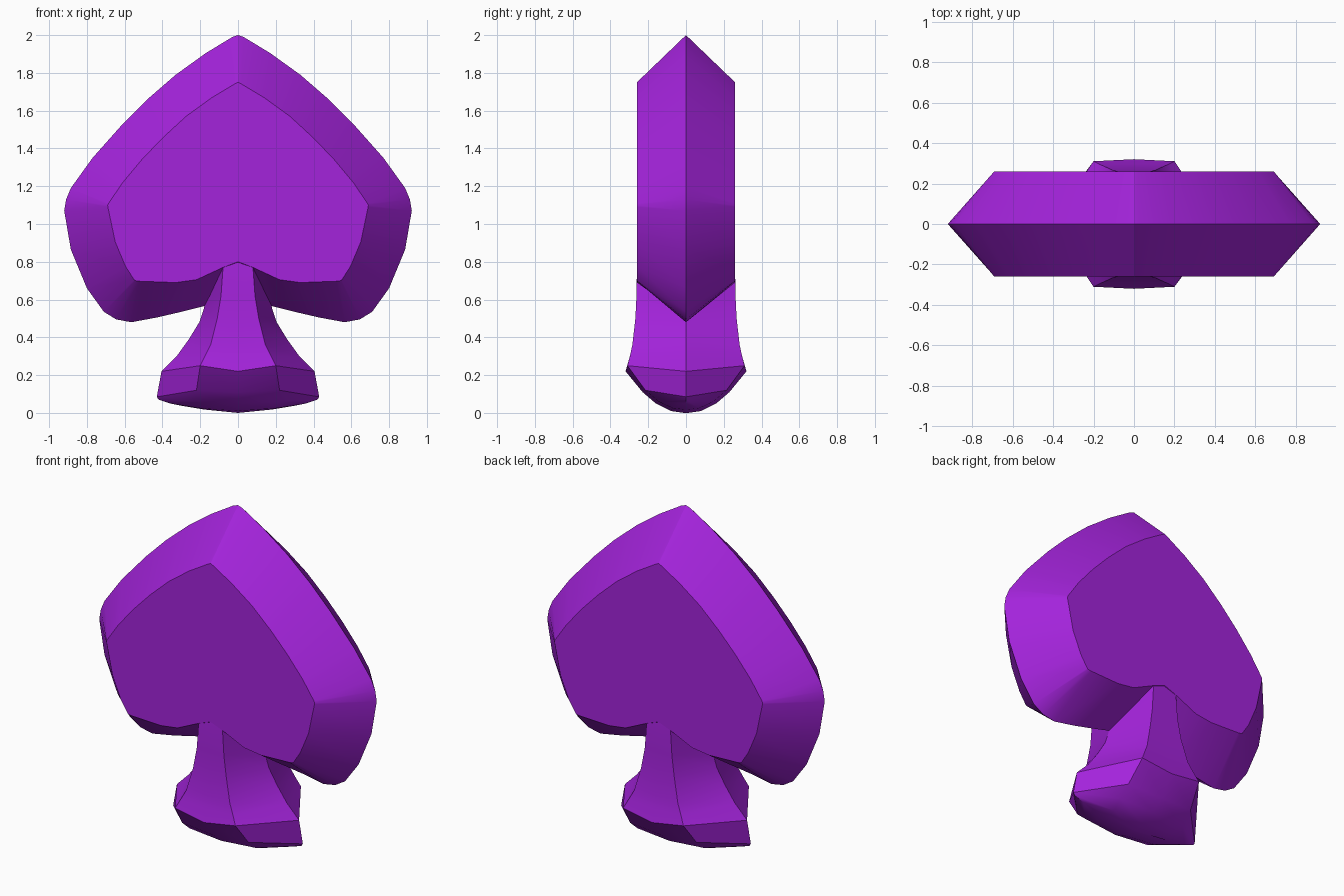
import bpy, bmesh, math

if "Cube" in bpy.data.objects:
    bpy.data.objects.remove(bpy.data.objects["Cube"])

purple = bpy.data.materials.new("purple")
purple.diffuse_color = (0.37, 0.017, 0.71, 1)
purple.use_nodes = True
purple.node_tree.nodes["Principled BSDF"].inputs["Base Color"].default_value = purple.diffuse_color


def loft(name, rings):
    """Skin a list of closed rings and cap both ends."""
    bm = bmesh.new()
    loops = [[bm.verts.new(p) for p in ring] for ring in rings]
    n = len(loops[0])
    for a, b in zip(loops, loops[1:]):
        for i in range(n):
            j = (i + 1) % n
            bm.faces.new((a[i], a[j], b[j], b[i]))
    bm.faces.new(loops[0])
    bm.faces.new(loops[-1])
    bmesh.ops.remove_doubles(bm, verts=bm.verts, dist=0.0005)
    bmesh.ops.recalc_face_normals(bm, faces=bm.faces)
    mesh = bpy.data.meshes.new(name)
    bm.to_mesh(mesh)
    bm.free()
    mesh.materials.append(purple)
    ob = bpy.data.objects.new(name, mesh)
    bpy.context.collection.objects.link(ob)
    bpy.ops.object.select_all(action='DESELECT')
    ob.select_set(True)
    bpy.context.view_layer.objects.active = ob
    bpy.ops.object.shade_smooth_by_angle(angle=math.radians(27))
    return ob


def mirrored(half):
    """Complete a half outline whose ends lie on x = 0."""
    return half + [(-x, z) for x, z in half[-2:0:-1]]


# Spade head: wide ridge outline at y = 0, smaller flat faces front and back
ridge = mirrored([(0, 2.0), (.03, 1.99), (.17, 1.905), (.33, 1.79), (.48, 1.66),
                  (.61, 1.53), (.77, 1.35), (.885, 1.19), (.91, 1.13), (.92, 1.07),
                  (.885, .865), (.80, .66), (.71, .535), (.645, .495),
                  (.565, .48), (.43, .505), (.30, .535), (.18, .565), (0, .62)])
flat = mirrored([(0, 1.75), (.02, 1.74), (.14, 1.668), (.275, 1.57), (.40, 1.455),
                 (.51, 1.34), (.61, 1.22), (.685, 1.11), (.69, 1.10), (.689, 1.09),
                 (.65, .905), (.595, .775), (.55, .705), (.543, .70),
                 (.52, .697), (.33, .69), (.22, .705), (.08, .77), (0, .80)])
loft("spade_head", [[(x, -.26, z) for x, z in flat],
                    [(x, 0, z) for x, z in ridge],
                    [(x, .26, z) for x, z in flat]])


# Stem and foot: six-sided sections flaring out, then a rounded underside
def section(front_x, depth, front_z, side_x, side_z, bulge=0.0, mid_z=None):
    mz = front_z if mid_z is None else mid_z
    return [(side_x, 0, side_z), (front_x, depth, front_z), (0, depth + bulge, mz),
            (-front_x, depth, front_z), (-side_x, 0, side_z),
            (-front_x, -depth, front_z), (0, -depth - bulge, mz),
            (front_x, -depth, front_z)]


loft("stem", [
    section(.07, .25, .86, .15, .75),
    section(.08, .26, .76, .17, .62),
    section(.09, .262, .62, .18, .555),
    section(.11, .268, .50, .205, .48),
    section(.145, .284, .36, .26, .39),
    section(.175, .297, .30, .325, .30),
    section(.20, .310, .25, .405, .22, .01, .22),
    section(.22, .215, .12, .43, .085, .015, .11),
    section(.22, .145, .06, .42, .07, .015, .05),
    section(.20, .07, .025, .36, .05, .01, .01),
    section(.18, .01, .018, .30, .038, 0, 0),
])
